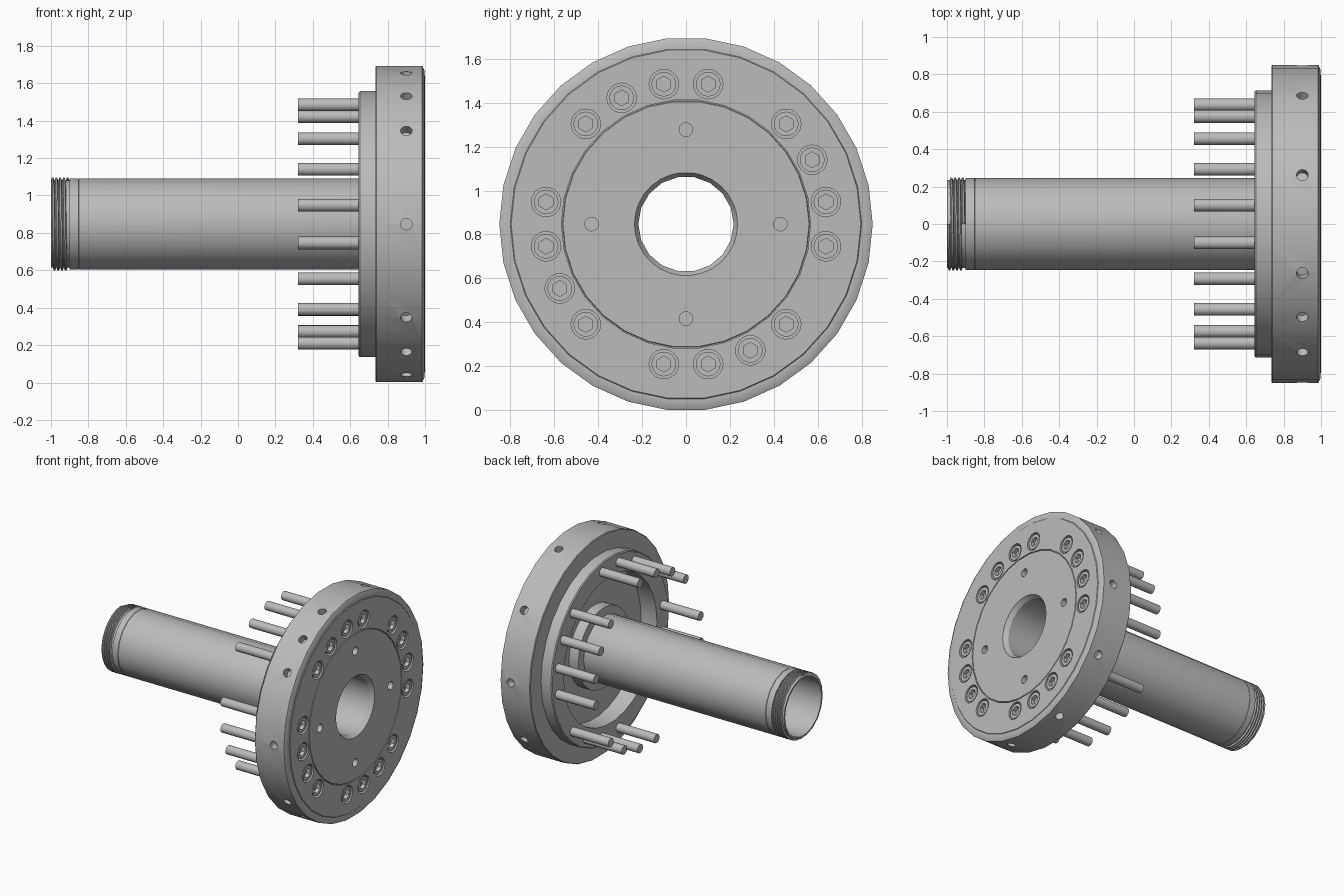
import bpy, bmesh
from math import pi, radians, sin, cos
from mathutils import Matrix, Vector

cube = bpy.data.objects.get("Cube")
if cube:
    bpy.data.objects.remove(cube, do_unlink=True)

AXIS_Z = 0.847      # height of the spindle axis
BOLT_R = 0.645      # bolt circle

steel = bpy.data.materials.new("plain_steel_grey")
steel.use_nodes = True
GREY = (0.5, 0.5, 0.5, 1)
steel.diffuse_color = GREY
steel.node_tree.nodes["Principled BSDF"].inputs["Base Color"].default_value = GREY


def finish(name, bm):
    """Turn a bmesh built around the x axis into a placed object."""
    bmesh.ops.recalc_face_normals(bm, faces=bm.faces)
    mesh = bpy.data.meshes.new(name)
    bm.to_mesh(mesh)
    bm.free()
    mesh.materials.append(steel)
    obj = bpy.data.objects.new(name, mesh)
    obj.location.z = AXIS_Z
    bpy.context.collection.objects.link(obj)
    return obj


def select(obj):
    bpy.ops.object.select_all(action="DESELECT")
    obj.select_set(True)
    bpy.context.view_layer.objects.active = obj


def smooth(obj):
    select(obj)
    bpy.ops.object.shade_smooth_by_angle(angle=radians(30))


def lathe(name, profile, sides):
    """Revolve a closed (x, radius) profile about the x axis."""
    bm = bmesh.new()
    rings = []
    for i in range(sides):
        a = 2 * pi * i / sides
        rings.append([bm.verts.new((x, r * cos(a), r * sin(a))) for x, r in profile])
    n = len(profile)
    for i in range(sides):
        p, q = rings[i], rings[(i + 1) % sides]
        for j in range(n):
            k = (j + 1) % n
            bm.faces.new((p[j], p[k], q[k], q[j]))
    return finish(name, bm)


def rod(bm, start, direction, length, radius, sides):
    """Add a capped cylinder from start along direction."""
    d = Vector(direction).normalized()
    turn = d.to_track_quat("Z", "Y").to_matrix().to_4x4()
    mid = Matrix.Translation(Vector(start) + d * length / 2)
    bmesh.ops.create_cone(bm, cap_ends=True, segments=sides, radius1=radius,
                          radius2=radius, depth=length, matrix=mid @ turn)


def around(x, radius, degrees):
    a = radians(degrees)
    return Vector((x, radius * cos(a), radius * sin(a)))


def cut(obj, bm):
    """Subtract the cutter bmesh and discard it."""
    cutter = finish("cutter", bm)
    cutter.hide_render = True
    mod = obj.modifiers.new("holes", "BOOLEAN")
    mod.operation = "DIFFERENCE"
    mod.solver = "EXACT"
    mod.object = cutter
    select(obj)
    bpy.ops.object.modifier_apply(modifier=mod.name)
    bpy.data.objects.remove(cutter, do_unlink=True)


bolt_angles = [q + a for q in (0, 90, 180, 270) for a in (9, 27, 45, 81)]
side_angles = [i * 36 for i in range(10)] + [126, 234]
BACK, FRONT = (-1, 0, 0), (1, 0, 0)

# Flange ring with stepped back lip, counterbores and radial holes
flange = lathe("flange_ring", [
    (0.645, 0.567), (0.645, 0.708), (0.652, 0.715), (0.735, 0.715),
    (0.735, 0.845), (0.740, 0.850), (0.985, 0.850), (0.996, 0.828),
    (0.996, 0.800), (1.0, 0.796), (1.0, 0.567)], 30)
holes = bmesh.new()
for a in bolt_angles:
    rod(holes, around(0.95, BOLT_R, a), FRONT, 0.1, 0.067, 24)
for a in side_angles:
    rod(holes, around(0.9, 0.79, a), around(0, 1, a), 0.1, 0.031, 16)
cut(flange, holes)
smooth(flange)

# Centre plate with four blind pin holes
plate = lathe("centre_plate", [
    (0.78, 0.235), (0.78, 0.567), (0.992, 0.567), (0.992, 0.563),
    (1.0, 0.560), (1.0, 0.235)], 30)
holes = bmesh.new()
for a in (0, 90, 180, 270):
    rod(holes, around(0.94, 0.43, a), FRONT, 0.1, 0.031, 16)
cut(plate, holes)
smooth(plate)

# Collar around the tube behind the plate
smooth(lathe("tube_collar", [
    (0.70, 0.24), (0.70, 0.31), (0.785, 0.31), (0.785, 0.24)], 30))

# Long hollow tube with a bevelled mouth in the plate
smooth(lathe("tube", [
    (-1.0, 0.222), (-1.0, 0.236), (-0.90, 0.236), (-0.90, 0.247),
    (-0.853, 0.247), (-0.851, 0.244), (-0.849, 0.247), (0.95, 0.247),
    (1.0, 0.238), (0.965, 0.217), (0.78, 0.217)], 18))

# Helical thread on the tube end
bm = bmesh.new()
PITCH, TURNS, STEPS = 0.02, 4, 24
tooth = [bm.verts.new((x - 1, 0, r)) for x, r in
         ((0, 0.234), (0.005, 0.248), (0.013, 0.248), (0.018, 0.234))]
edges = [bm.edges.new(pair) for pair in zip(tooth, tooth[1:])]
bmesh.ops.spin(bm, geom=tooth + edges, cent=(0, 0, 0), axis=(1, 0, 0),
               dvec=(PITCH / STEPS, 0, 0), angle=2 * pi * TURNS,
               steps=STEPS * TURNS, use_duplicate=False)
smooth(finish("tube_thread", bm))

# Socket-head bolts: heads in the counterbores, long shanks out the back
bm = bmesh.new()
for a in bolt_angles:
    rod(bm, around(0.995, BOLT_R, a), BACK, 0.045, 0.056, 24)
heads = finish("bolt_heads", bm)
sockets = bmesh.new()
for a in bolt_angles:
    rod(sockets, around(0.965, BOLT_R, a), FRONT, 0.1, 0.036, 6)
cut(heads, sockets)
smooth(heads)

bm = bmesh.new()
for a in bolt_angles:
    rod(bm, around(0.70, BOLT_R, a), BACK, 0.38, 0.034, 16)
smooth(finish("bolt_shanks", bm))
